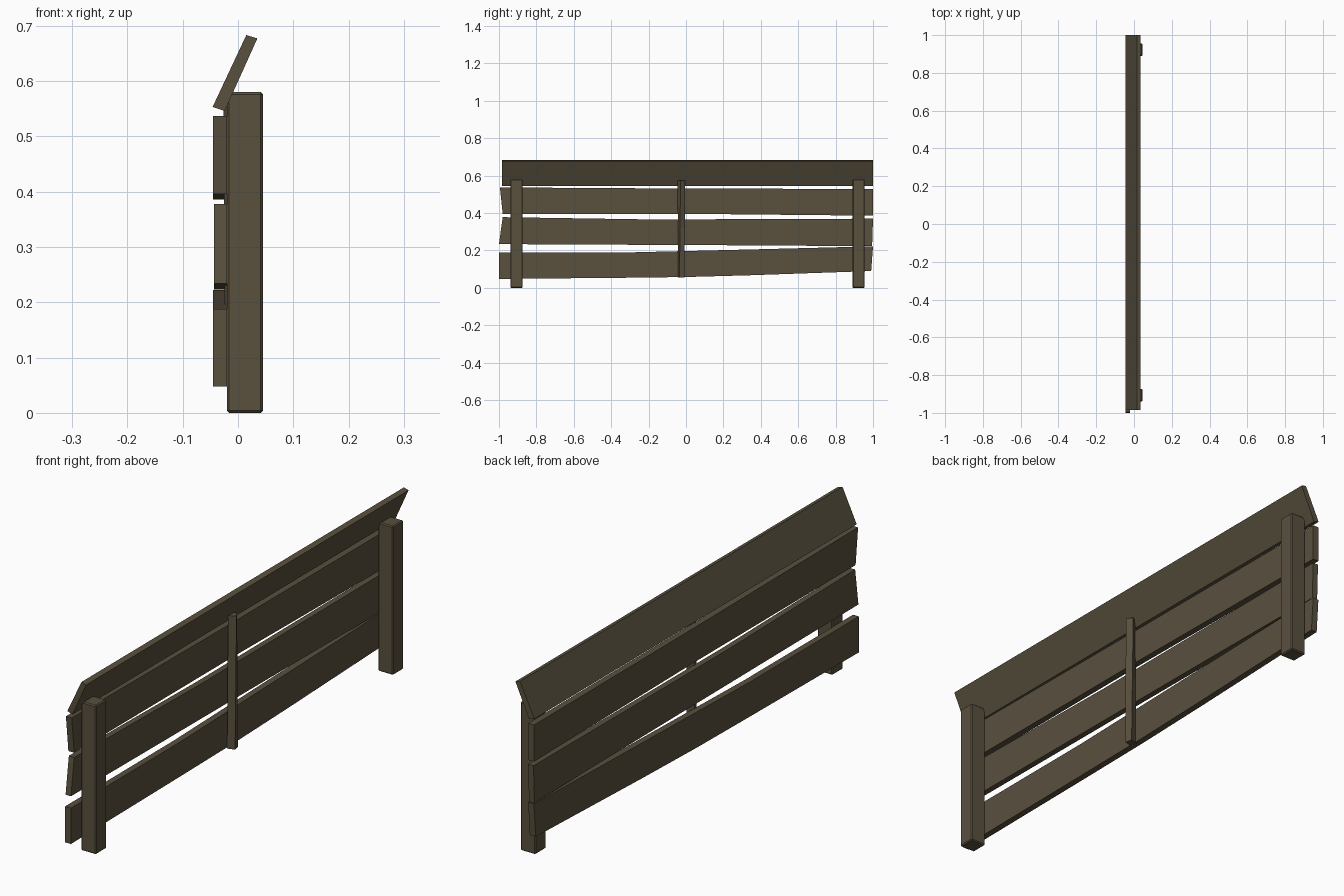
import bpy, bmesh, math

if "Cube" in bpy.data.objects:
    bpy.data.objects.remove(bpy.data.objects["Cube"])

wood = bpy.data.materials.new("weathered brown wood")
wood.diffuse_color = (0.100, 0.080, 0.048, 1)
wood.use_nodes = True
wood.node_tree.nodes["Principled BSDF"].inputs["Base Color"].default_value = wood.diffuse_color


def loft(name, rings, bevel=0.0):
    """Solid through a list of matching cross-section rings."""
    bm = bmesh.new()
    vs = [[bm.verts.new(p) for p in r] for r in rings]
    n = len(vs[0])
    for a, b in zip(vs, vs[1:]):
        for i in range(n):
            j = (i + 1) % n
            bm.faces.new((a[i], a[j], b[j], b[i]))
    bm.faces.new(vs[0])
    bm.faces.new(vs[-1])
    bmesh.ops.recalc_face_normals(bm, faces=bm.faces)
    if bevel:
        bmesh.ops.bevel(bm, geom=bm.edges[:], offset=bevel, segments=1, affect='EDGES')
    me = bpy.data.meshes.new(name)
    bm.to_mesh(me)
    bm.free()
    me.materials.append(wood)
    ob = bpy.data.objects.new(name, me)
    bpy.context.collection.objects.link(ob)
    return ob


def plank(name, x0, x1, sections):
    """Warped plank; each section is (y bottom, z bottom, y top, z top)."""
    loft(name, [[(x0, yb, zb), (x1, yb, zb), (x1, yt, zt), (x0, yt, zt)]
                for yb, zb, yt, zt in sections])


def square(cx, cy, z, hx, hy, turn=0.0):
    c, s = math.cos(turn), math.sin(turn)
    return [(cx + u * hx * c - v * hy * s, cy + u * hx * s + v * hy * c, z)
            for u, v in ((-1, -1), (1, -1), (1, 1), (-1, 1))]


# Horizontal planks, slightly crooked
plank("lower_plank", -0.045, -0.02, [(-1, .048, -1, .188), (-.33, .054, -.33, .189),
      (0, .058, 0, .197), (.33, .067, .33, .205), (.99, .09, 1, .222)])
plank("middle_plank", -0.043, -0.02, [(-1, .234, -.98, .378), (-.2, .230, -.2, .366),
      (.2, .228, .2, .367), (.995, .223, 1, .370)])
plank("upper_plank", -0.045, -0.02, [(-.98, .396, -.995, .537), (0, .396, 0, .531),
      (1, .386, 1, .529)])

# Tilted top board
profile = [(-.046, .553), (-.024, .546), (.035, .677), (.015, .683)]
loft("tilted_top_board", [[(x, y, z) for x, z in profile] for y in (-.985, 1)])

# End posts
for label, cy in (("left", -.906), ("right", .923)):
    loft(label + "_post", [square(.0125, cy, z, .0325, .0325) for z in (0, .58)], 0.004)

# Thin, slightly twisted centre batten
loft("centre_batten", [square(-.006, -.025, z, .015, .014, t)
     for z, t in ((.055, .25), (.32, .4), (.575, .55))])
